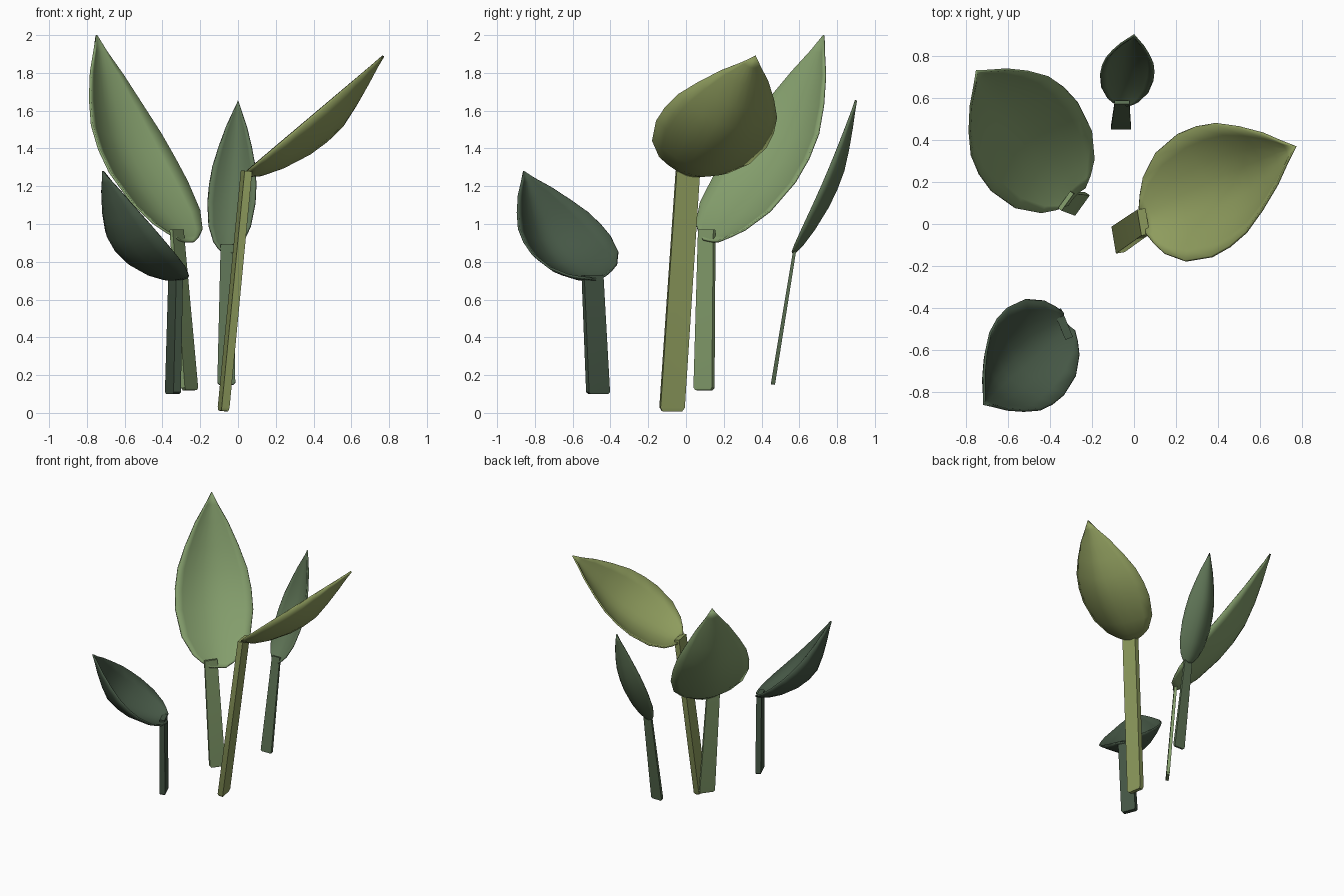
import bpy, bmesh, math
from mathutils import Vector as V

if "Cube" in bpy.data.objects:
    bpy.data.objects.remove(bpy.data.objects["Cube"])

# station along the leaf, relative half width, relative cup depth
PROFILE = [(-0.015, .2, .12), (.015, .4, .25), (.06, .62, .45), (.17, .88, .72), (.33, 1, .95),
           (.45, .98, 1), (.57, .89, .95), (.70, .68, .7), (.83, .42, .4), (.93, .16, .15), (1, 0, 0)]
ACROSS = [-1, -.8, -.5, -.22, 0, .22, .5, .8, 1]


def finish(name, bm, col):
    bmesh.ops.remove_doubles(bm, verts=bm.verts, dist=.0005)
    bmesh.ops.recalc_face_normals(bm, faces=bm.faces)
    me = bpy.data.meshes.new(name)
    bm.to_mesh(me)
    bm.free()
    ob = bpy.data.objects.new(name, me)
    bpy.context.collection.objects.link(ob)
    me.materials.append(col)
    bpy.ops.object.select_all(action='DESELECT')
    ob.select_set(True)
    bpy.context.view_layer.objects.active = ob
    bpy.ops.object.shade_smooth_by_angle(angle=math.radians(40))
    return ob


def leaf(name, base, tip, up, half, depth, sag, col):
    """Cupped pointed blade between base and tip; up is the hollow side."""
    base, tip = V(base), V(tip)
    axis = tip - base
    side = axis.cross(V(up)).normalized()
    normal = side.cross(axis).normalized()
    bm = bmesh.new()
    rows = []
    for t, w, d in PROFILE:
        row = []
        for s in ACROSS:
            drop = depth * d * (1 - abs(s) ** 1.8) + sag * math.sin(math.pi * max(t, 0))
            row.append(bm.verts.new(base + axis * t + side * (half * w * s) - normal * drop))
        rows.append(row)
    for a, b in zip(rows, rows[1:]):
        for i in range(len(ACROSS) - 1):
            bm.faces.new((a[i], a[i + 1], b[i + 1], b[i]))
    ob = finish(name, bm, col)
    mod = ob.modifiers.new("thickness", 'SOLIDIFY')
    mod.thickness = .012
    mod.offset = 0


def stem(name, bottom, top, wide, width, top_width, thick, col):
    """Flat strap stem with slightly chamfered lower end."""
    bottom, top = V(bottom), V(top)
    wide = V(wide).normalized()
    flat = (top - bottom).cross(wide).normalized()
    bm = bmesh.new()
    rings = []
    for t, k in ((0, .82), (.015, 1), (1, top_width / width)):
        c = bottom.lerp(top, t)
        rings.append([bm.verts.new(c + wide * (width * k * i / 2) + flat * (thick * k * j / 2))
                      for i, j in ((-1, -1), (1, -1), (1, 1), (-1, 1))])
    for a, b in zip(rings, rings[1:]):
        for i in range(4):
            bm.faces.new((a[i], a[(i + 1) % 4], b[(i + 1) % 4], b[i]))
    bm.faces.new(rings[0])
    bm.faces.new(rings[-1])
    finish(name, bm, col)


def colour(name, rgb):
    m = bpy.data.materials.new(name)
    m.diffuse_color = (*rgb, 1)
    m.use_nodes = True
    m.node_tree.nodes["Principled BSDF"].inputs["Base Color"].default_value = m.diffuse_color
    return m


olive = colour("olive_green", (.27, .33, .11))
light = colour("light_green", (.23, .34, .15))
dark = colour("dark_green", (.06, .095, .06))
mid = colour("mid_green", (.11, .17, .09))

# olive leaf, right
leaf("olive_leaf", (.05, .02, 1.28), (.77, .37, 1.89), (-.64, 0, .77), .31, .15, 0, olive)
stem("olive_stem", (-.078, -.075, .01), (.045, .01, 1.28), (-.02, .12, 0), .13, .125, .042, olive)

# tall light leaf, back left
leaf("light_leaf", (-.28, .14, .93), (-.75, .73, 2.0), (.62, -.54, .56), .295, .09, .07, light)
stem("light_stem", (-.255, .095, .12), (-.325, .11, .97), (.065, .09, 0), .12, .1, .025, light)

# low dark leaf, front left
leaf("dark_leaf", (-.315, -.47, .73), (-.715, -.86, 1.28), (.69, .29, .67), .25, .16, .035, dark)
stem("dark_stem", (-.345, -.465, .1), (-.33, -.495, .73), (.38, -.92, 0), .12, .11, .042, dark)

# slim leaf, back
leaf("slim_leaf", (-.055, .57, .86), (0, .9, 1.655), (-.1, -.92, .39), .125, .065, .02, mid)
stem("slim_stem", (-.062, .46, .15), (-.057, .58, .89), (1, 0, 0), .095, .07, .022, mid)
